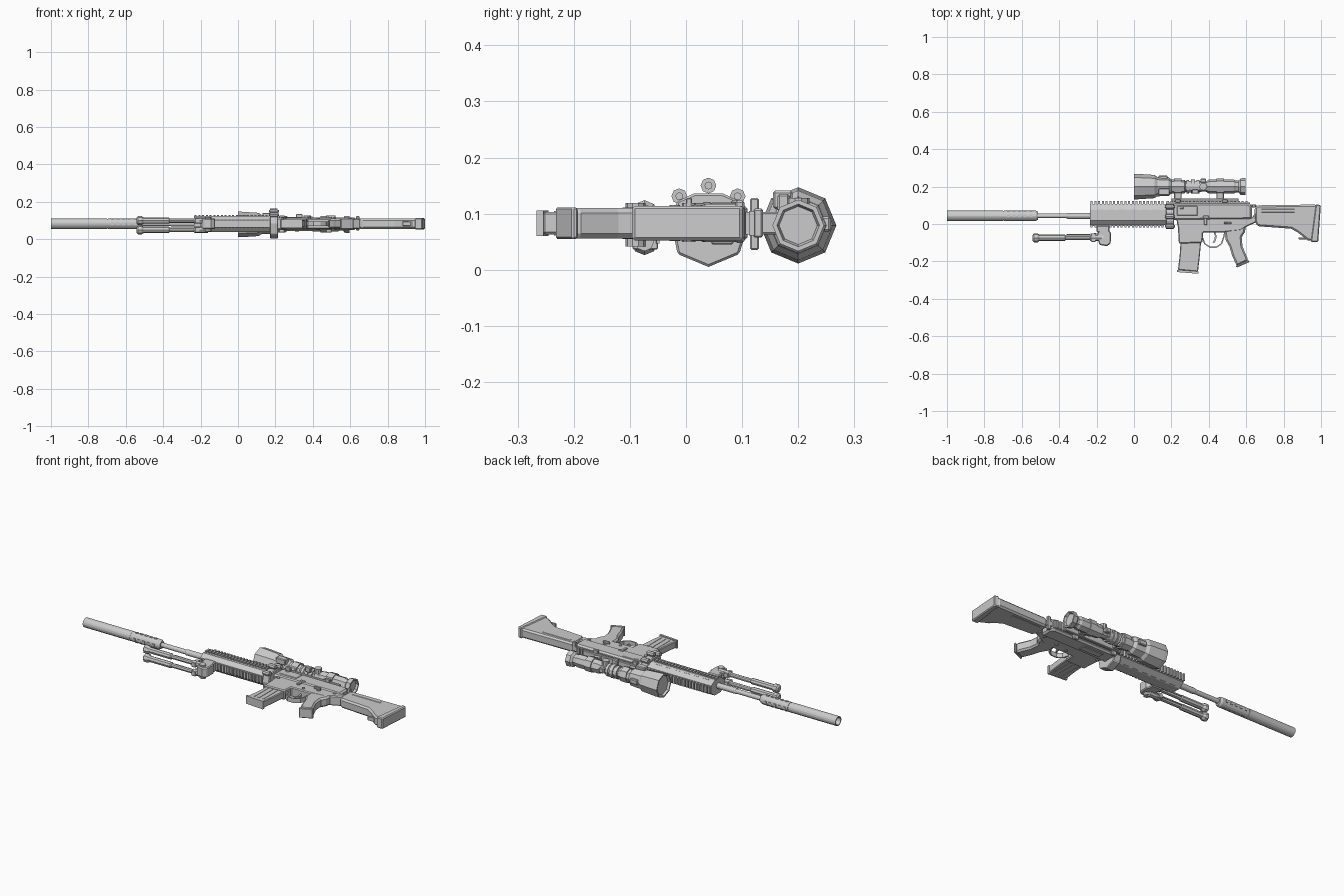
import bpy, bmesh, math
from mathutils import Matrix, Vector

ZC = 0.083      # side-to-side centre plane of the rifle lying on its side
BORE = 0.044    # height (y) of the barrel axis
SCOPE = 0.2     # height (y) of the scope axis


def finish(name, bm, bevel=0.0):
    bmesh.ops.recalc_face_normals(bm, faces=bm.faces)
    me = bpy.data.meshes.new(name)
    bm.to_mesh(me)
    bm.free()
    ob = bpy.data.objects.new(name, me)
    bpy.context.collection.objects.link(ob)
    if bevel:
        m = ob.modifiers.new("bevel", "BEVEL")
        m.width, m.segments, m.limit_method = bevel, 1, "ANGLE"
        m.angle_limit = math.radians(50)
    return ob


def boxes(name, items, bevel=0.0):
    """Each item is (x0, x1, y0, y1, z0, z1), z relative to the centre plane."""
    bm = bmesh.new()
    for x0, x1, y0, y1, z0, z1 in items:
        mat = Matrix.Translation(((x0 + x1) / 2, (y0 + y1) / 2, ZC + (z0 + z1) / 2)) \
            @ Matrix.Diagonal((x1 - x0, y1 - y0, z1 - z0, 1))
        bmesh.ops.create_cube(bm, size=1, matrix=mat)
    return finish(name, bm, bevel)


def prism(name, pts, half, bevel=0.0, z=0.0):
    """Side outline in x, y extruded across the thickness."""
    bm = bmesh.new()
    f = bm.faces.new([bm.verts.new((x, y, ZC + z - half)) for x, y in pts])
    ext = bmesh.ops.extrude_face_region(bm, geom=[f])["geom"]
    bmesh.ops.translate(bm, vec=(0, 0, 2 * half), verts=[v for v in ext if isinstance(v, bmesh.types.BMVert)])
    return finish(name, bm, bevel)


def lathe(name, prof, y, z=0.0, n=12, turn=0.0, smooth=False):
    """Profile of (x, radius) spun round an axis along x."""
    bm = bmesh.new()
    rings = []
    for x, r in prof:
        rings.append([bm.verts.new((x, y + r * math.cos(2 * math.pi * i / n + turn),
                                    ZC + z + r * math.sin(2 * math.pi * i / n + turn))) for i in range(n)])
    for a, b in zip(rings, rings[1:]):
        for i in range(n):
            bm.faces.new((a[i], a[(i + 1) % n], b[(i + 1) % n], b[i]))
    bm.faces.new(rings[0])
    bm.faces.new(rings[-1])
    return finish(name, bm)


def pin(name, x, y, z0, z1, r, n=10):
    """Cylinder across the rifle, along z."""
    bm = bmesh.new()
    bmesh.ops.create_cone(bm, cap_ends=True, segments=n, radius1=r, radius2=r, depth=z1 - z0,
                          matrix=Matrix.Translation((x, y, ZC + (z0 + z1) / 2)))
    return finish(name, bm)


def strip(name, path, thick, half):
    """Bent flat band following a path in the x, y plane."""
    out, inn = [], []
    for i, p in enumerate(path):
        a, b = Vector(path[max(i - 1, 0)]), Vector(path[min(i + 1, len(path) - 1)])
        d = (b - a).normalized()
        nrm = Vector((-d.y, d.x)) * thick / 2
        out.append(Vector(p) + nrm)
        inn.append(Vector(p) - nrm)
    return prism(name, out + inn[::-1], half)


# Barrel and suppressor with a hollow muzzle
lathe("suppressor", [(-0.97, 0.012), (-0.97, 0.021), (-0.999, 0.022), (-0.999, 0.027), (-0.70, 0.027),
                     (-0.70, 0.0255), (-0.695, 0.0255), (-0.695, 0.027), (-0.525, 0.027), (-0.513, 0.021)], BORE, n=16)
boxes("suppressor_ribs", [(-0.68 + 0.03 * i, -0.664 + 0.03 * i, BORE - w, BORE + w, -d, d)
                          for i in range(5) for w, d in ((0.029, 0.006), (0.006, 0.029))])
lathe("barrel", [(-0.52, 0.013), (-0.36, 0.013), (-0.355, 0.016), (-0.2, 0.016)], BORE)

# Handguard: chamfered tube with rails
bm = bmesh.new()
sec = [(-0.005, -0.02), (0.018, -0.045), (0.075, -0.045), (0.108, -0.022),
       (0.108, 0.022), (0.075, 0.04), (0.018, 0.04), (-0.005, 0.02)]
f = bm.faces.new([bm.verts.new((-0.235, y, ZC + z)) for y, z in sec])
ext = bmesh.ops.extrude_face_region(bm, geom=[f])["geom"]
bmesh.ops.translate(bm, vec=(0.41, 0, 0), verts=[v for v in ext if isinstance(v, bmesh.types.BMVert)])
finish("handguard", bm)
teeth = [-0.232 + 0.02 * i for i in range(20)]
boxes("top_rail_teeth", [(x, x + 0.011, 0.106, 0.122, -0.02, 0.02) for x in teeth])
boxes("side_rail_teeth", [(x, x + 0.011, 0.03, 0.063, 0.038, 0.047) for x in teeth])
boxes("bottom_rail", [(-0.235, 0.16, -0.012, -0.004, -0.017, 0.017)]
      + [(x, x + 0.011, -0.018, -0.01, -0.02, 0.02) for x in teeth])
boxes("handguard_slots", [(-0.2 + 0.06 * i, -0.165 + 0.06 * i, 0.073, 0.08, -0.043, 0.038) for i in range(6)])

# Wide locking ring between handguard and receiver, with three lugs
bm = bmesh.new()
ring = [(0.04, -0.078), (0.095, -0.055), (0.112, 0), (0.096, 0.04), (0.065, 0.053),
        (0.015, 0.053), (-0.016, 0.04), (-0.026, 0), (-0.015, -0.055)]
f = bm.faces.new([bm.verts.new((0.17, y, ZC + z)) for y, z in ring])
ext = bmesh.ops.extrude_face_region(bm, geom=[f])["geom"]
bmesh.ops.translate(bm, vec=(0.045, 0, 0), verts=[v for v in ext if isinstance(v, bmesh.types.BMVert)])
finish("locking_ring", bm, 0.004)
for i, (y, z) in enumerate([(-0.012, 0.048), (0.04, 0.067), (0.092, 0.048)]):
    lathe(f"ring_lug_{i}", [(0.172, 0.014), (0.212, 0.014)], y, z, n=8)
    lathe(f"ring_lug_cap_{i}", [(0.166, 0.007), (0.22, 0.007)], y, z, n=8)

# Receiver halves, magazine well, magazine
prism("upper_receiver", [(0.2, 0.02), (0.2, 0.09), (0.22, 0.11), (0.61, 0.11), (0.63, 0.095), (0.63, 0.025)], 0.034, 0.009)
prism("lower_receiver", [(0.225, 0.035), (0.63, 0.035), (0.65, 0.06), (0.655, 0.01), (0.6, -0.015), (0.57, -0.035),
                         (0.475, -0.045), (0.37, -0.045), (0.365, -0.1), (0.24, -0.105), (0.235, -0.02)], 0.028, 0.005)
boxes("left_panel", [(0.23, 0.34, 0.045, 0.095, 0.03, 0.037), (0.245, 0.265, 0.08, 0.093, 0.034, 0.04)], 0.002)
boxes("ejection_port", [(0.27, 0.4, 0.045, 0.085, -0.038, -0.03)], 0.003)
prism("magazine", [(0.25, -0.08), (0.36, -0.08), (0.352, -0.17), (0.342, -0.255),
                   (0.235, -0.245), (0.244, -0.17)], 0.02, 0.004)
prism("magazine_floor", [(0.231, -0.245), (0.345, -0.254), (0.344, -0.266), (0.230, -0.257)], 0.023)
boxes("magazine_ribs", [(0.262 + 0.028 * i, 0.272 + 0.028 * i, -0.235, -0.11, -0.022, 0.022) for i in range(3)])
boxes("bolt_catch", [(0.375, 0.39, -0.005, 0.045, 0.025, 0.036), (0.37, 0.4, 0.03, 0.045, 0.025, 0.038)], 0.002)
pin("selector_hub", 0.51, 0.005, -0.034, 0.036, 0.012)
boxes("selector_lever", [(0.48, 0.52, 0.0, 0.011, 0.032, 0.045)], 0.002)
for i, (x, y) in enumerate([(0.25, 0.01), (0.43, -0.02), (0.6, 0.02)]):
    pin(f"receiver_pin_{i}", x, y, -0.032, 0.032, 0.009, 8)
boxes("charging_handle", [(0.59, 0.655, 0.09, 0.104, -0.015, 0.015), (0.63, 0.65, 0.088, 0.104, -0.035, 0.04)], 0.003)

# Trigger, guard and grip
strip("trigger_guard", [(0.368, -0.075), (0.378, -0.105), (0.405, -0.124), (0.44, -0.124),
                        (0.468, -0.105), (0.48, -0.07), (0.485, -0.045)], 0.007, 0.013)
strip("trigger", [(0.43, -0.04), (0.437, -0.065), (0.434, -0.085), (0.424, -0.1)], 0.009, 0.006)
prism("pistol_grip", [(0.484, -0.035), (0.60, -0.01), (0.592, -0.045), (0.576, -0.07), (0.58, -0.12), (0.612, -0.195),
                      (0.55, -0.225), (0.525, -0.17), (0.51, -0.12), (0.49, -0.085)], 0.027, 0.009)
prism("grip_cap", [(0.615, -0.192), (0.617, -0.203), (0.55, -0.233), (0.543, -0.224)], 0.028, 0.003)

# Stock with butt plate
prism("stock", [(0.645, 0.015), (0.645, 0.088), (0.665, 0.1), (0.975, 0.104), (0.982, 0.09), (0.968, -0.09),
                (0.93, -0.088), (0.875, -0.045), (0.84, -0.025), (0.66, -0.012)], 0.027, 0.009)
prism("butt_plate", [(0.972, 0.106), (0.999, 0.1), (0.985, -0.096), (0.945, -0.096)], 0.031, 0.005)
boxes("stock_inlay", [(0.68, 0.86, 0.06, 0.08, -0.029, 0.029)], 0.003)
boxes("sling_swivel", [(0.88, 0.935, -0.082, -0.072, -0.012, 0.012)], 0.002)

# Receiver rail and scope mount
boxes("receiver_rail", [(0.17, 0.62, 0.106, 0.114, -0.02, 0.02)]
      + [(0.175 + 0.02 * i, 0.186 + 0.02 * i, 0.112, 0.122, -0.022, 0.022) for i in range(22)])
boxes("scope_base", [(0.2, 0.56, 0.12, 0.137, -0.026, 0.026), (0.22, 0.25, 0.114, 0.13, -0.048, 0.045),
                     (0.47, 0.50, 0.114, 0.13, -0.048, 0.045)], 0.003)
for i, x in enumerate((0.215, 0.44)):
    boxes(f"scope_post_{i}", [(x, x + 0.04, 0.13, 0.175, -0.02, 0.02)], 0.003)
    lathe(f"scope_ring_{i}", [(x, 0.043), (x + 0.04, 0.043)], SCOPE, -0.003, n=8)

# Scope: octagonal night sight body with recessed lenses
lathe("scope_objective", [(0.012, 0.05), (0.012, 0.055), (0.0, 0.06), (0.0, 0.068), (0.02, 0.068), (0.11, 0.062),
                          (0.125, 0.052), (0.185, 0.05), (0.2, 0.038), (0.27, 0.036), (0.275, 0.03), (0.36, 0.03)],
      SCOPE, -0.004, n=8)
lathe("scope_collars", [(0.28, 0.036), (0.295, 0.036), (0.295, 0.031), (0.305, 0.031), (0.305, 0.038),
                        (0.325, 0.038), (0.325, 0.031), (0.335, 0.031), (0.335, 0.036), (0.35, 0.036)],
      SCOPE, -0.004, n=12)
lathe("scope_eyepiece", [(0.35, 0.027), (0.385, 0.027), (0.40, 0.037), (0.535, 0.037), (0.545, 0.032), (0.56, 0.032),
                         (0.57, 0.044), (0.597, 0.046), (0.597, 0.038), (0.585, 0.034)], SCOPE, -0.004, n=8)
pin("side_turret", 0.37, 0.2, 0.01, 0.045, 0.02)
boxes("scope_side_box", [(0.13, 0.19, 0.155, 0.19, 0.025, 0.058), (0.31, 0.345, 0.163, 0.185, 0.02, 0.052)], 0.004)
boxes("scope_top_box", [(0.355, 0.385, 0.22, 0.243, -0.015, 0.012), (0.13, 0.18, 0.235, 0.258, -0.015, 0.012)], 0.004)

# Folded bipod: clamp, hub and mirrored legs
boxes("bipod_clamp", [(-0.2, -0.13, -0.045, -0.008, -0.028, 0.028)], 0.005)
prism("bipod_hub", [(-0.2, -0.06), (-0.185, -0.03), (-0.135, -0.03), (-0.122, -0.05),
                    (-0.125, -0.105), (-0.145, -0.118), (-0.185, -0.112)], 0.028, 0.005)
pin("bipod_pivot", -0.16, -0.09, -0.042, 0.036, 0.018)
for side, s in (("left", 1), ("right", -1)):
    lathe(f"bipod_leg_{side}", [(-0.542, 0.015), (-0.535, 0.024), (-0.515, 0.024), (-0.505, 0.017), (-0.37, 0.017),
                                (-0.365, 0.012), (-0.235, 0.012), (-0.23, 0.017), (-0.16, 0.017)],
          -0.074, s * 0.025 - 0.008, n=8)
    boxes(f"bipod_latch_{side}", [(-0.23, -0.205, -0.095, -0.05, s * 0.025 - 0.022, s * 0.025 + 0.006)], 0.002)
    strip(f"bipod_spring_{side}", [(-0.36, -0.055), (-0.25, -0.057), (-0.2, -0.05)], 0.005, 0.003).location.z = s * 0.025 - 0.008
